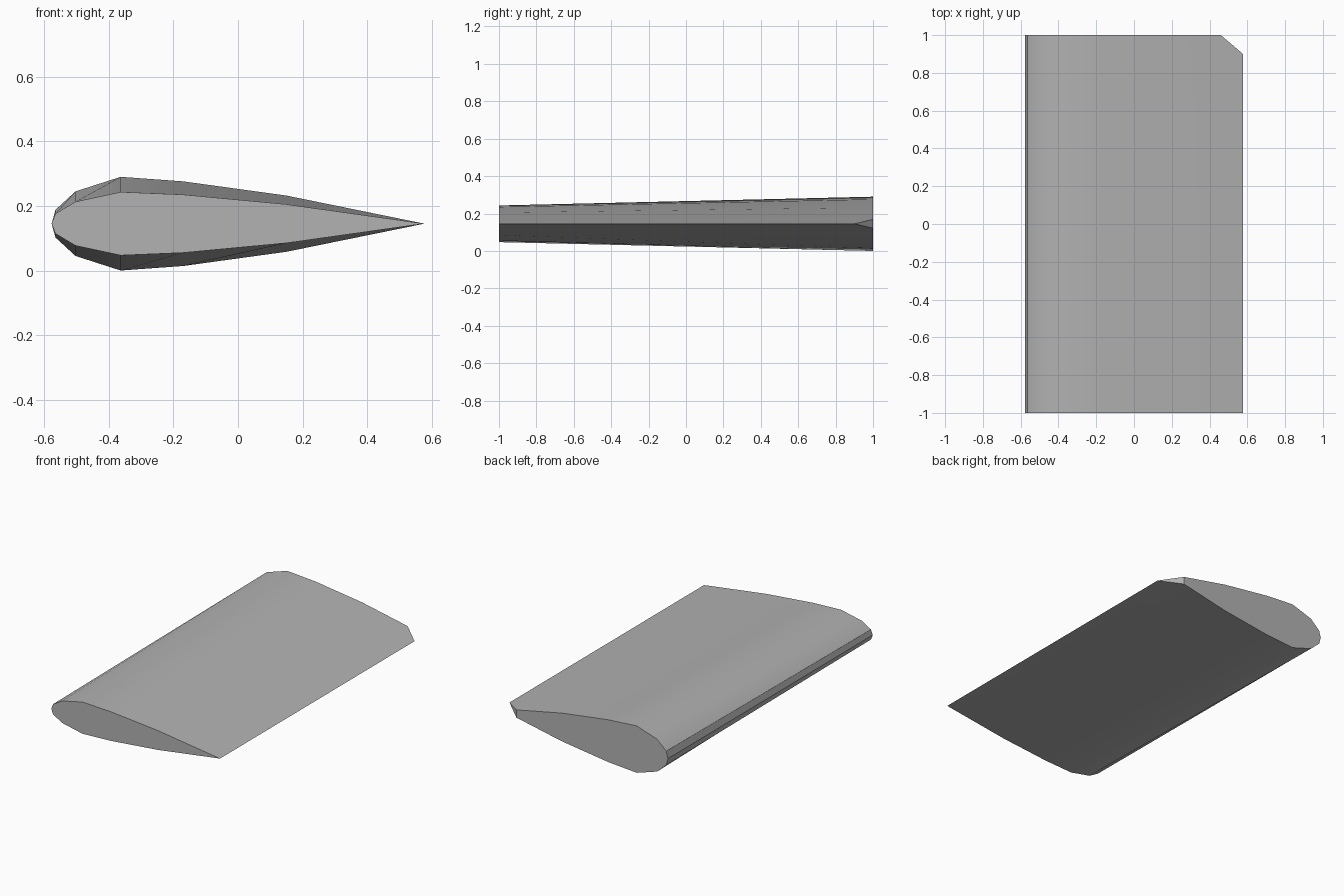
import bpy, bmesh, math

cube = bpy.data.objects.get("Cube")
if cube:
    bpy.data.objects.remove(cube, do_unlink=True)

MID = 0.145
NOSE, TAIL = -0.577, 0.577
# Chord station, half thickness at the front end, half thickness at the back end
STATIONS = [(-0.565, 0.031, 0.043), (-0.503, 0.068, 0.1), (-0.363, 0.098, 0.145),
            (-0.17, 0.09, 0.131), (0.15, 0.06, 0.087)]


def foil_loop(bm, y, end):
    """Symmetric foil section, running nose, top, tail, underside."""
    upper = [(s[0], s[end]) for s in STATIONS]
    lower = [(x, -t) for x, t in reversed(upper)]
    outline = [(NOSE, 0)] + upper + [(TAIL, 0)] + lower
    return [bm.verts.new((x, y, MID + t)) for x, t in outline]


# Tapered blade: two sections, skinned and capped
bm = bmesh.new()
front = foil_loop(bm, -1, 1)
back = foil_loop(bm, 1, 2)
n = len(front)
for i in range(n):
    j = (i + 1) % n
    bm.faces.new((front[i], front[j], back[j], back[i]))
bm.faces.new(front)
bm.faces.new(back)

# Clipped trailing corner
bmesh.ops.bisect_plane(bm, geom=bm.verts[:] + bm.edges[:] + bm.faces[:],
                       plane_co=(0.46, 1, MID), plane_no=(0.1, 0.117, 0),
                       clear_outer=True)
bmesh.ops.holes_fill(bm, edges=[e for e in bm.edges if e.is_boundary])
bmesh.ops.recalc_face_normals(bm, faces=bm.faces[:])

mesh = bpy.data.meshes.new("foil_blade")
bm.to_mesh(mesh)
bm.free()
blade = bpy.data.objects.new("foil_blade", mesh)
bpy.context.collection.objects.link(blade)

# Plain grey finish
grey = bpy.data.materials.new("plain_grey")
grey.use_nodes = True
colour = (0.45, 0.45, 0.45, 1)
grey.diffuse_color = colour
grey.node_tree.nodes["Principled BSDF"].inputs["Base Color"].default_value = colour
mesh.materials.append(grey)

# Smooth skin with crisp nose and end edges
bpy.context.view_layer.objects.active = blade
blade.select_set(True)
bpy.ops.object.shade_smooth_by_angle(angle=math.radians(30))
